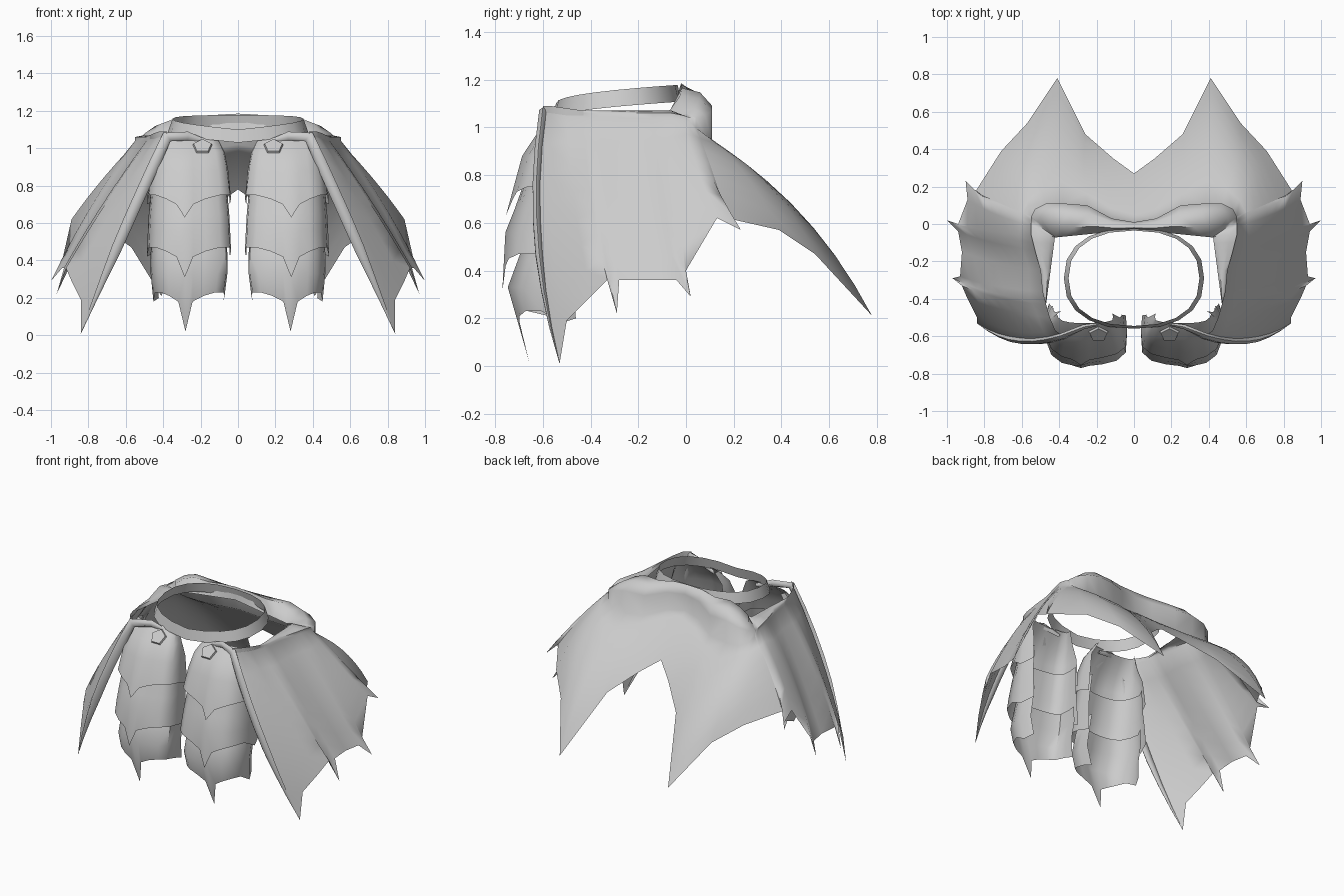
import bpy, bmesh, math
from mathutils import Vector, Matrix

cube = bpy.data.objects.get("Cube")
if cube:
    bpy.data.objects.remove(cube, do_unlink=True)

grey = bpy.data.materials.new("plain_grey")
grey.use_nodes = True
grey.diffuse_color = (0.6, 0.6, 0.6, 1)
grey.node_tree.nodes["Principled BSDF"].inputs["Base Color"].default_value = (0.6, 0.6, 0.6, 1)


def finish(name, bm, mirrored=True, angle=45):
    """Make the object with its colour, smooth shading and mirrored twin."""
    mesh = bpy.data.meshes.new(name)
    bm.to_mesh(mesh)
    bm.free()
    obj = bpy.data.objects.new(name, mesh)
    bpy.context.scene.collection.objects.link(obj)
    mesh.materials.append(grey)
    bpy.ops.object.select_all(action='DESELECT')
    obj.select_set(True)
    bpy.context.view_layer.objects.active = obj
    bpy.ops.object.shade_smooth_by_angle(angle=math.radians(angle))
    if mirrored:
        mirror = obj.modifiers.new("mirror", 'MIRROR')
        mirror.merge_threshold = 0.002


def loft(name, columns, closed=False, mirrored=True, angle=45):
    """Skin a sheet across neighbouring columns of points."""
    bm = bmesh.new()
    grid = [[bm.verts.new(p) for p in col] for col in columns]
    pairs = list(zip(grid, grid[1:]))
    if closed:
        pairs.append((grid[-1], grid[0]))
    for a, b in pairs:
        for i in range(len(a) - 1):
            bm.faces.new((a[i], a[i + 1], b[i + 1], b[i]))
    finish(name, bm, mirrored, angle)


def bezier(a, b, c, steps):
    a, b, c = Vector(a), Vector(b), Vector(c)
    for i in range(steps + 1):
        t = i / steps
        yield a * (1 - t) ** 2 + b * 2 * t * (1 - t) + c * t * t


def collar_lip(top):
    """Inner edge of the rolled collar behind a shoulder point."""
    if top.y > -0.05:
        x = min(top.x * 0.8, 0.42)
        return Vector((x, -0.03 - 0.1 * x, 1.1 - 0.08 * x))
    t = min(1, (-0.05 - top.y) / 0.38)
    return Vector((min(top.x, 0.42 + 0.05 * t), top.y, 1.05))


def drape(name, ribs):
    """Cloth hung from shoulder points: (shoulder, collar lift, control, hem)."""
    columns = []
    for top, lift, control, hem in ribs:
        top = Vector(top)
        crest = top + Vector((0, 0, lift))
        lip = collar_lip(top)
        rolls = []
        for amount, rise in ((0.75, 0.5), (0.3, 0.38)):
            roll = crest.lerp(lip, amount)
            roll.z = crest.z + rise * lift
            rolls.append(roll)
        columns.append([lip, *rolls, crest, *bezier(top, control, hem, 7)])
    loft(name, columns, angle=70)


# Side wings, ribs running from the front spar round to the back
front_rib = ((.38, -.60, 1.06), .02, (.62, -.68, .55), (.84, -.53, .01))
last_wing_rib = ((.55, .04, 1.0), .04, (.72, .11, .84), (.85, .17, .62))
drape("side_wing", [
    front_rib,
    ((.42, -.57, 1.06), .02, (.64, -.615, .60), (.84, -.50, .19)),
    ((.45, -.50, 1.05), .02, (.68, -.48, .67), (.89, -.40, .29)),
    ((.47, -.43, 1.04), .02, (.725, -.415, .70), (.92, -.33, .36)),
    ((.48, -.40, 1.04), .02, (.75, -.40, .70), (.97, -.29, .22)),
    ((.49, -.36, 1.04), .02, (.74, -.35, .70), (.93, -.28, .36)),
    ((.50, -.25, 1.04), .02, (.72, -.22, .71), (.92, -.15, .36)),
    ((.53, -.14, 1.04), .02, (.765, -.11, .73), (.94, -.04, .36)),
    ((.54, -.10, 1.04), .02, (.79, -.08, .73), (1.0, .02, .29)),
    ((.55, -.06, 1.04), .02, (.775, -.05, .75), (.94, .0, .40)),
    ((.55, -.01, 1.03), .02, (.75, .04, .82), (.89, .13, .62)),
    ((.55, .02, 1.02), .02, (.75, .07, .83), (.90, .23, .57)),
    last_wing_rib,
])

# Back cape with a central notch and a long point on either side
drape("back_cape", [
    last_wing_rib,
    ((.53, .08, .97), .08, (.66, .25, .85), (.71, .39, .57)),
    ((.47, .11, .94), .13, (.58, .38, .80), (.57, .54, .47)),
    ((.38, .11, .94), .15, (.42, .53, .69), (.41, .78, .21)),
    ((.25, .10, .95), .14, (.28, .33, .78), (.26, .48, .57)),
    ((.12, .03, 1.0), .12, (.13, .22, .86), (.11, .35, .70)),
    ((0, .01, 1.02), .11, (0, .16, .90), (0, .27, .78)),
])

# Tapered spar along the front edge of each wing
path = [Vector((.16, -.53, 1.03)), Vector((.27, -.55, 1.065))]
path += list(bezier(front_rib[0], front_rib[2], front_rib[3], 7))
spar = []
for i, p in enumerate(path):
    along = (path[min(i + 1, len(path) - 1)] - path[max(i - 1, 0)]).normalized()
    side = along.cross(Vector((0, 1, 0))).normalized()
    front = side.cross(along)
    radius = min(0.012 + 0.012 * i, 0.03, 0.001 + 0.009 * (len(path) - 1 - i))
    spar.append([p + radius * (side * math.cos(a) + front * 0.6 * math.sin(a))
                 for a in [math.tau * k / 6 for k in range(7)]])
loft("wing_spar", spar, angle=70)

# Tilted belt band, flaring at its lower edge
ring = []
for i in range(20):
    a = math.tau * i / 20
    c, s = [math.copysign(abs(f) ** 0.85, f) for f in (math.cos(a), math.sin(a))]
    base = 1.03 + 0.078 * (0.5 + 0.5 * s) ** 0.45
    ring.append([(c * (0.35 + grow), -0.29 + s * (0.255 + grow * 0.6), base + height)
                 for grow, height in ((0.025, 0), (0, 0.07))])
loft("belt", ring, closed=True, mirrored=False)

# Outline of a thigh plate from its inner to its outer edge: (across, back, drop)
PLATE = [(-.97, 1.05, .05), (-1, .7, .02), (-.97, .3, 0), (-.75, .13, 0), (-.4, .05, .02),
         (-.1, .01, .05), (.1, 0, 0), (.3, .02, .05), (.55, .08, .02), (.8, .25, 0),
         (.95, .6, 0), (1, .95, .05), (.85, 1.3, .03)]


def tasset(name, rows, spike, lean):
    """Boxy hanging plate; rows give (height, front y, half width, depth)."""
    columns = []
    for across, back, drop in PLATE:
        point = across == .1  # ridge running into the long middle point
        column = [Vector((0.262 + half * across, front + depth * back - 0.006 * i * point, z))
                  for i, (z, front, half, depth) in enumerate(rows)]
        drop = spike if point else drop
        column[-1] += Vector((0, lean * drop, -drop))
        columns.append(column)
    loft(name, columns, angle=50)


# Three overlapping plates on each thigh
tasset("lower_tasset", [(.54, -.67, .195, .17), (.44, -.70, .205, .19),
                        (.33, -.735, .205, .2), (.23, -.72, .19, .19)], .21, .38)
tasset("middle_tasset", [(.82, -.66, .2, .17), (.65, -.715, .215, .21),
                         (.56, -.745, .22, .24), (.47, -.765, .225, .26)], .16, .08)
tasset("upper_tasset", [(1.06, -.53, .15, .05), (.98, -.615, .19, .11),
                        (.88, -.675, .21, .18), (.75, -.725, .225, .23)], .12, -.1)

# Five-sided clasp joining each thigh guard to the belt
bm = bmesh.new()
bmesh.ops.create_cone(bm, cap_ends=True, segments=5, radius1=0.055, radius2=0.05, depth=0.012)
bm.transform(Matrix.Translation((0.19, -0.59, 1.01)) @ Matrix.Rotation(math.radians(46), 4, 'X'))
finish("clasp", bm, angle=30)
